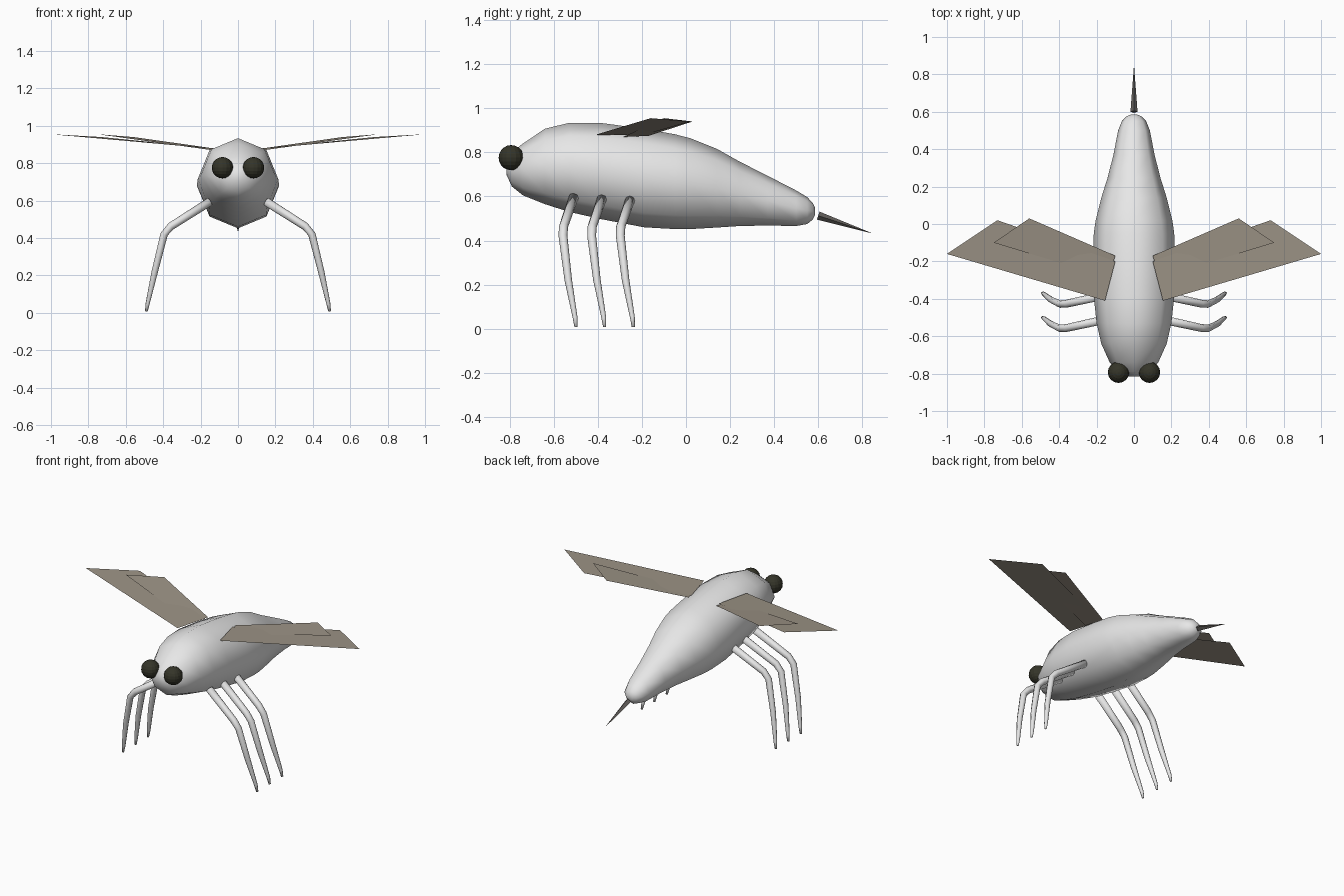
import bpy, bmesh, math
from mathutils import Vector

cube = bpy.data.objects.get("Cube")
if cube:
    bpy.data.objects.remove(cube)


def material(name, rgb):
    m = bpy.data.materials.new(name)
    m.use_nodes = True
    m.diffuse_color = (*rgb, 1)
    m.node_tree.nodes["Principled BSDF"].inputs["Base Color"].default_value = (*rgb, 1)
    return m


GREY = material("pale grey", (0.8, 0.8, 0.8))
DARK = material("near black olive", (0.035, 0.035, 0.022))
TAUPE = material("wing taupe", (0.33, 0.29, 0.235))
HORN = material("dark horn", (0.13, 0.12, 0.11))


def finish(name, bm, mat, smooth):
    bmesh.ops.recalc_face_normals(bm, faces=bm.faces)
    mesh = bpy.data.meshes.new(name)
    bm.to_mesh(mesh)
    bm.free()
    mesh.materials.append(mat)
    mesh.polygons.foreach_set("use_smooth", [smooth] * len(mesh.polygons))
    ob = bpy.data.objects.new(name, mesh)
    bpy.context.collection.objects.link(ob)
    return ob


def loft(name, rings, mat, smooth=True):
    """Skin a list of equal-sized point rings and cap both ends."""
    bm = bmesh.new()
    loops = [[bm.verts.new(p) for p in ring] for ring in rings]
    n = len(loops[0])
    for a, b in zip(loops, loops[1:]):
        for i in range(n):
            j = (i + 1) % n
            bm.faces.new((a[i], a[j], b[j], b[i]))
    bm.faces.new(loops[0])
    bm.faces.new(loops[-1])
    return finish(name, bm, mat, smooth)


def tube(name, path, radii, sides, mat, smooth=True):
    """Round tube following a path, with one radius per point."""
    pts = [Vector(p) for p in path]
    rings = []
    for i, (p, r) in enumerate(zip(pts, radii)):
        t = (pts[min(i + 1, len(pts) - 1)] - pts[max(i - 1, 0)]).normalized()
        u = t.cross(Vector((0, 1, 0)) if abs(t.y) < 0.8 else Vector((1, 0, 0))).normalized()
        v = t.cross(u)
        angles = [math.tau * k / sides for k in range(sides)]
        rings.append([p + r * (math.cos(a) * u + math.sin(a) * v) for a in angles])
    return loft(name, rings, mat, smooth)


# Body: octagonal sections (y, top, bottom, half width) from nose to tail
SECTIONS = [
    (-0.815, 0.76, 0.70, 0.03), (-0.79, 0.80, 0.645, 0.08), (-0.74, 0.84, 0.605, 0.13),
    (-0.64, 0.907, 0.565, 0.175), (-0.53, 0.934, 0.53, 0.2), (-0.39, 0.934, 0.498, 0.215),
    (-0.19, 0.907, 0.46, 0.22), (-0.05, 0.882, 0.452, 0.215), (0.02, 0.864, 0.452, 0.205),
    (0.14, 0.816, 0.459, 0.175), (0.245, 0.757, 0.466, 0.142), (0.37, 0.694, 0.468, 0.11),
    (0.5, 0.627, 0.466, 0.085), (0.55, 0.597, 0.475, 0.065), (0.575, 0.57, 0.495, 0.04),
    (0.585, 0.55, 0.515, 0.018)]
body = []
for y, top, low, half in SECTIONS:
    mid, tall = (top + low) / 2, (top - low) / 2
    body.append([(half * math.sin(k * math.pi / 4), y, mid + tall * math.cos(k * math.pi / 4))
                 for k in range(8)])
loft("body", body, GREY)

# Stinger
tube("stinger", [(0, 0.6, 0.513), (0, 0.84, 0.434)], [0.019, 0.0008], 4, HORN, False)

# Outlines of the left wings
FORE = [(0.155, -0.41, 0.88), (1, -0.16, 0.955), (0.73, 0.02, 0.94), (0.1, -0.2, 0.877)]
HIND = [(0.14, -0.285, 0.87), (0.75, -0.1, 0.955), (0.56, 0.03, 0.94), (0.1, -0.17, 0.875)]

for side, s in (("left", 1), ("right", -1)):
    # Eyes
    bm = bmesh.new()
    bmesh.ops.create_uvsphere(bm, u_segments=16, v_segments=10, radius=0.057)
    eye = finish(side + "_eye", bm, DARK, False)
    eye.location = (s * 0.083, -0.793, 0.776)

    # Wings: flat sheets facing up
    for name, outline in (("fore_wing", FORE), ("hind_wing", HIND)):
        bm = bmesh.new()
        face = bm.faces.new([bm.verts.new((s * x, y, z)) for x, y, z in outline])
        wing = finish(side + "_" + name, bm, TAUPE, False)
        if wing.data.polygons[0].normal.z < 0:
            wing.data.flip_normals()

    # Legs: thigh, bent knee and tapering shin
    for name, y in (("front", -0.51), ("middle", -0.38), ("rear", -0.25)):
        path = [(0.15, 0, 0.595), (0.36, -0.046, 0.462), (0.395, -0.048, 0.42),
                (0.445, -0.024, 0.22), (0.483, 0.007, 0.05), (0.49, 0.011, 0.008)]
        tube(f"{side}_{name}_leg", [(s * px, y + py, pz) for px, py, pz in path],
             [0.023, 0.021, 0.02, 0.017, 0.011, 0.007], 8, GREY)
